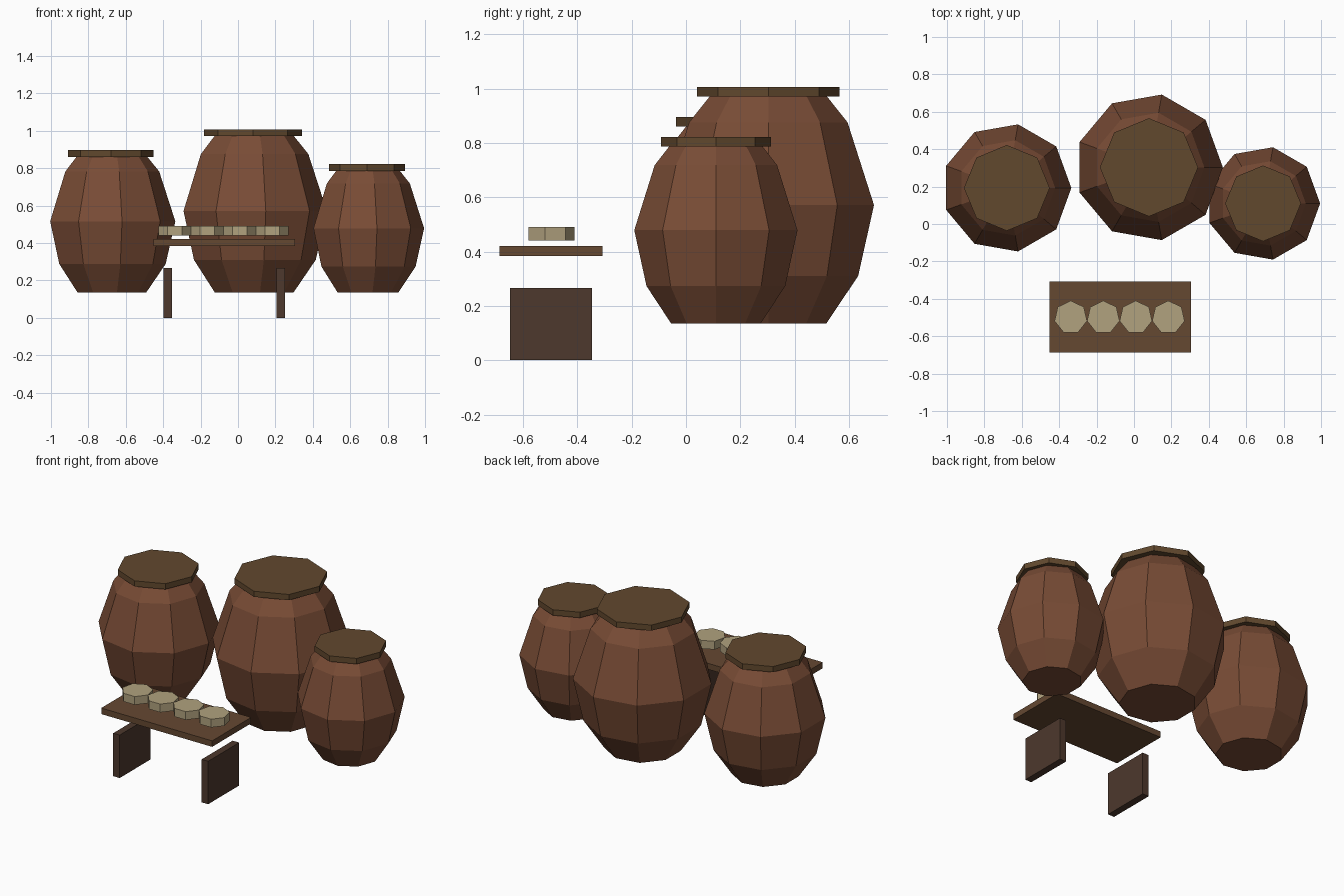
import bpy, bmesh
from math import cos, sin, pi

if "Cube" in bpy.data.objects:
    bpy.data.objects.remove(bpy.data.objects["Cube"])


def material(name, rgb):
    m = bpy.data.materials.new(name)
    m.diffuse_color = (*rgb, 1)
    m.use_nodes = True
    m.node_tree.nodes["Principled BSDF"].inputs["Base Color"].default_value = m.diffuse_color
    return m


CLAY = material("clay", (0.19, 0.072, 0.036))
LID = material("lid", (0.12, 0.065, 0.027))
BOARD = material("board_wood", (0.13, 0.065, 0.031))
LEG = material("leg_wood", (0.075, 0.04, 0.026))
CAKE = material("pale_cake", (0.44, 0.36, 0.21))


def turned(name, center, profile, sides, mat, start=0.0):
    """Closed faceted solid from (radius, z) rings around a vertical axis."""
    bm = bmesh.new()
    rings = []
    for r, z in profile:
        angles = [start + 2 * pi * i / sides for i in range(sides)]
        rings.append([bm.verts.new((r * cos(a), r * sin(a), z)) for a in angles])
    for low, high in zip(rings, rings[1:]):
        for i in range(sides):
            j = (i + 1) % sides
            bm.faces.new((low[i], low[j], high[j], high[i]))
    bm.faces.new(rings[0][::-1])
    bm.faces.new(rings[-1])
    return finish(bm, name, center, mat)


def box(name, center, size, mat):
    bm = bmesh.new()
    bmesh.ops.create_cube(bm, size=1)
    bmesh.ops.scale(bm, vec=size, verts=bm.verts)
    return finish(bm, name, center, mat)


def finish(bm, name, center, mat):
    mesh = bpy.data.meshes.new(name)
    bm.to_mesh(mesh)
    bm.free()
    mesh.materials.append(mat)
    ob = bpy.data.objects.new(name, mesh)
    ob.location = center
    bpy.context.collection.objects.link(ob)
    return ob


# Three nine-sided jars with octagonal lids
BASE = 0.136
JAR_SHAPE = [(0.55, 0), (0.85, 0.2), (1, 0.5), (0.75, 0.85), (0.51, 0.985)]
for label, x, y, radius, height in [("left", -0.68, 0.193, 0.345, 0.76),
                                    ("middle", 0.08, 0.303, 0.395, 0.87),
                                    ("right", 0.69, 0.11, 0.305, 0.685)]:
    turned(label + "_jar", (x, y, BASE),
           [(r * radius, h * height) for r, h in JAR_SHAPE], 9, CLAY)
    lid_r = radius * 0.665
    turned(label + "_jar_lid", (x, y, BASE),
           [(lid_r, height - 0.035), (lid_r, height)], 8, LID)

# Low bench: top board and two slab legs
BX, BY = -0.074, -0.497
box("bench_top", (BX, BY, 0.402), (0.757, 0.38, 0.037), BOARD)
for side, label in ((-1, "left"), (1, "right")):
    box(label + "_bench_leg", (BX + side * 0.302, BY, 0.1325),
        (0.044, 0.302, 0.265), LEG)

# Row of four heptagonal cakes above the bench
for i in range(4):
    turned(f"cake_{i + 1}", (-0.077 + (i - 1.5) * 0.174, BY - 0.002, 0.44),
           [(0.089, 0), (0.089, 0.051)], 7, CAKE, pi / 2)
